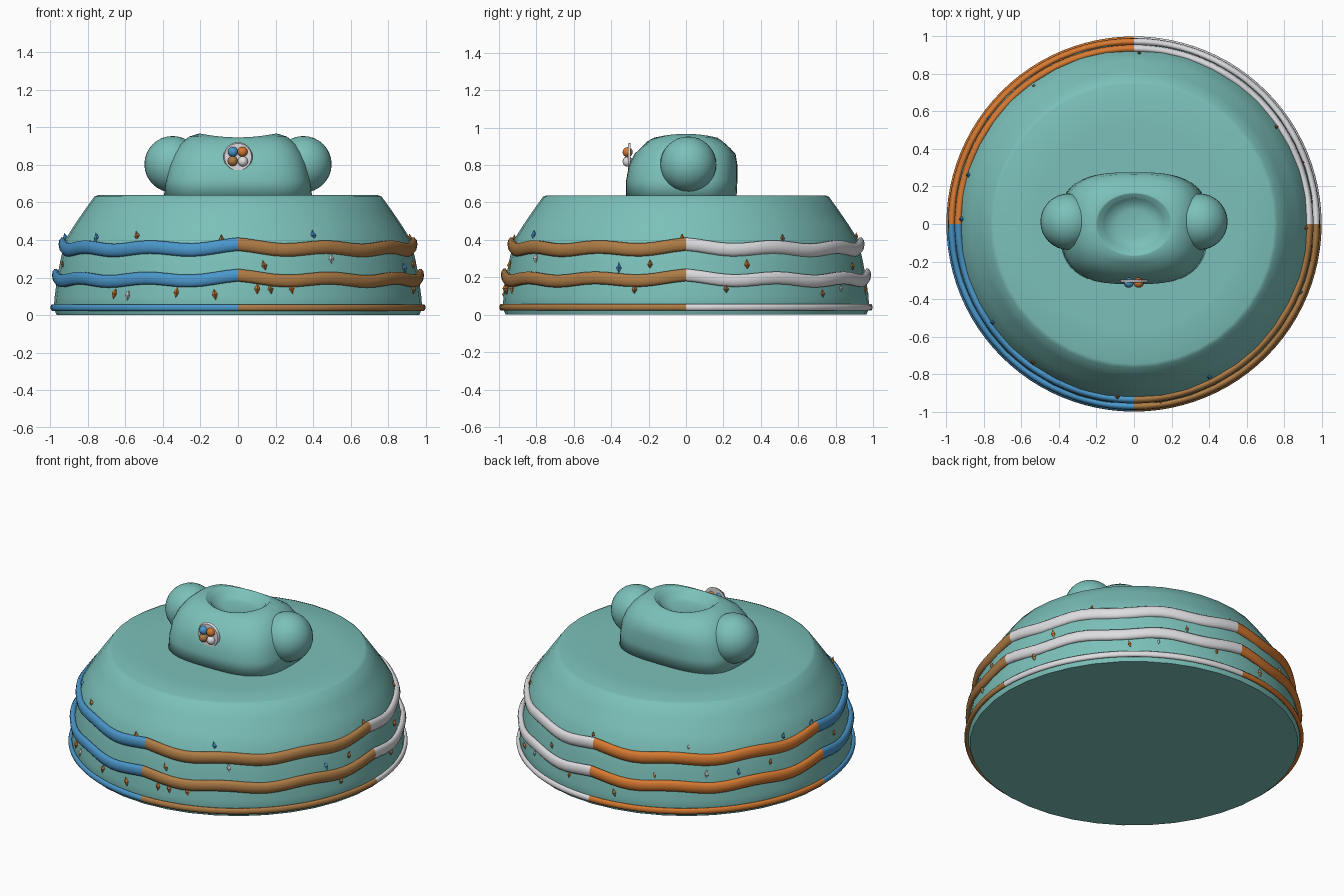
import bpy, bmesh, math, random
from mathutils import Vector, Matrix

if "Cube" in bpy.data.objects:
    bpy.data.objects.remove(bpy.data.objects["Cube"])

random.seed(4)


def material(name, rgb):
    m = bpy.data.materials.new(name)
    m.diffuse_color = (*rgb, 1)
    m.use_nodes = True
    m.node_tree.nodes["Principled BSDF"].inputs["Base Color"].default_value = m.diffuse_color
    return m


TEAL = material("teal", (0.20, 0.53, 0.49))
BLUE = material("blue", (0.07, 0.31, 0.60))
BROWN = material("brown", (0.42, 0.20, 0.06))
ORANGE = material("orange", (0.66, 0.19, 0.03))
WHITE = material("white", (0.73, 0.73, 0.76))


def finish(bm, name, mat, smooth=True):
    bmesh.ops.recalc_face_normals(bm, faces=bm.faces)
    for f in bm.faces:
        f.smooth = smooth
    me = bpy.data.meshes.new(name)
    bm.to_mesh(me)
    bm.free()
    me.materials.append(mat)
    ob = bpy.data.objects.new(name, me)
    bpy.context.collection.objects.link(ob)
    return ob


def loft(rings, closed=False, tip=None):
    """Skin a list of point rings; cap the ends unless closed off by a tip."""
    bm = bmesh.new()
    vs = [[bm.verts.new(p) for p in r] for r in rings]
    n = len(rings[0])
    for a, b in zip(vs, vs[1:]):
        for i in range(n):
            j = (i + 1) % n
            bm.faces.new((a[i], a[j], b[j], b[i]))
    bm.faces.new(vs[0])
    if tip is None:
        bm.faces.new(vs[-1])
    else:
        t = bm.verts.new(tip)
        for i in range(n):
            bm.faces.new((vs[-1][i], vs[-1][(i + 1) % n], t))
    return bm


# Base: broad round mound with a flat top
PROFILE = [(0.965, 0), (0.98, 0.04), (0.975, 0.10), (0.962, 0.20), (0.945, 0.29),
           (0.92, 0.40), (0.87, 0.48), (0.815, 0.56), (0.765, 0.63), (0.745, 0.638), (0.55, 0.638)]


def wall_radius(z):
    for (r0, z0), (r1, z1) in zip(PROFILE, PROFILE[1:]):
        if z0 <= z <= z1:
            return r0 + (r1 - r0) * (z - z0) / (z1 - z0)


SEG = 40
base = loft([[(r * math.cos(k * math.tau / SEG), r * math.sin(k * math.tau / SEG), z)
              for k in range(SEG)] for r, z in PROFILE], tip=(0, 0, 0.638))
ob = finish(base, "base_mound", TEAL)
for p in ob.data.polygons:
    if p.normal.z < -0.9:
        p.use_smooth = False

# Head: rounded block with a saddle-shaped top and a round socket
# columns: height, half width, front depth, back depth, squareness
HEAD = [(0.62, 0.395, 0.32, 0.27, 3.0), (0.72, 0.385, 0.32, 0.275, 3.0),
        (0.80, 0.370, 0.305, 0.275, 3.0), (0.86, 0.345, 0.275, 0.265, 2.9),
        (0.91, 0.310, 0.245, 0.238, 2.7), (0.95, 0.260, 0.205, 0.195, 2.3),
        (0.968, 0.205, 0.172, 0.168, 2.0), (0.968, 0.195, 0.163, 0.16, 2.0),
        (0.952, 0.185, 0.155, 0.152, 2.0), (0.952, 0.170, 0.142, 0.14, 2.0),
        (0.935, 0.163, 0.137, 0.135, 2.0), (0.922, 0.09, 0.075, 0.075, 2.0)]
N = 48
rings = []
for z, hx, yf, yb, e in HEAD:
    ring = []
    for k in range(N):
        c, s = math.cos(k * math.tau / N), math.sin(k * math.tau / N)
        x = math.copysign(abs(c) ** (2 / e), c) * hx
        y = math.copysign(abs(s) ** (2 / e), s) * (yb if s > 0 else yf)
        dip = 0.022 * max(0, 1 - (x / 0.21) ** 2) if z > 0.9 else 0
        ring.append((x, y, z - dip))
    rings.append(ring)
finish(loft(rings, tip=(0, 0, 0.897)), "head", TEAL)


def ball(name, loc, r, mat, seg=32):
    bm = bmesh.new()
    bmesh.ops.create_uvsphere(bm, u_segments=seg, v_segments=seg // 2, radius=r,
                              matrix=Matrix.Translation(loc))
    return finish(bm, name, mat)


# Round knobs on both sides of the head
for side, word in ((-1, "left"), (1, "right")):
    ball(word + "_knob", (side * 0.348, 0.012, 0.803), 0.15, TEAL)

# Front badge: pale disc carrying four small balls
bm = bmesh.new()
bmesh.ops.create_cone(bm, cap_ends=True, segments=24, radius1=0.078, radius2=0.072, depth=0.014,
                      matrix=Matrix.Translation((0, -0.303, 0.842)) @ Matrix.Rotation(math.pi / 2, 4, "X"))
finish(bm, "badge_disc", WHITE, False)
for x, z, m in ((-0.027, 0.869, BLUE), (0.024, 0.869, ORANGE), (-0.028, 0.82, BROWN), (0.026, 0.818, WHITE)):
    ball("badge_ball_" + m.name, (x, -0.312, z), 0.027, m, 16)

# Bands: three tubes around the wall, each in four coloured quarters
QUARTERS = [WHITE, ORANGE, BLUE, BROWN]
BANDS = [("lower", 0.985, 0.040, 0.013, 0.019, 0.0),
         ("middle", 0.970, 0.188, 0.020, 0.035, 0.013),
         ("upper", 0.933, 0.353, 0.022, 0.037, 0.013)]
for word, rad, height, tr, tz, wave in BANDS:
    for q, mat in enumerate(QUARTERS):
        rings = []
        for k in range(25):
            t = k / 24
            a = (q + t) * math.pi / 2
            w = wave * (math.cos(t * 3 * math.tau) * 0.7 + 1.2 * (2 * t - 1) ** 4 * (1 if wave else 0))
            ring = []
            for i in range(10):
                b = i * math.tau / 10
                r = rad + tr * math.cos(b)
                ring.append((r * math.cos(a), r * math.sin(a), height + w + tz * math.sin(b)))
            rings.append(ring)
        ob = finish(loft(rings), word + "_band_" + mat.name, mat)
        for p in ob.data.polygons:
            if len(p.vertices) > 4:
                p.use_smooth = False

# Small pointed chips scattered over the wall
chips = {m.name: (m, bmesh.new()) for m in (BLUE, BROWN, ORANGE, WHITE)}


def chip(mat, ang, z, size):
    r = wall_radius(z) + 0.002
    place = (Matrix.Translation((r * math.cos(ang), r * math.sin(ang), z))
             @ Matrix.Rotation(random.uniform(-0.3, 0.3), 4, "Y")
             @ Matrix.Diagonal((size * 0.5, size * 0.5, size, 1)))
    target = chips[mat.name][1]
    bmesh.ops.create_cone(target, segments=4, radius1=1, radius2=0, depth=1,
                          matrix=place @ Matrix.Translation((0, 0, 0.5)))
    bmesh.ops.create_cone(target, segments=4, radius1=0, radius2=1, depth=1,
                          matrix=place @ Matrix.Translation((0, 0, -0.5)))


def front(x):
    return -math.acos(max(-1, min(1, x / 0.95)))


for x, z, m in ((-0.78, 0.41, BLUE), (-0.56, 0.42, BROWN), (-0.09, 0.40, BROWN), (0.42, 0.425, BLUE),
                (0.14, 0.265, BROWN), (0.5, 0.30, WHITE), (-0.64, 0.115, ORANGE), (-0.57, 0.105, WHITE),
                (-0.32, 0.12, ORANGE), (-0.12, 0.11, ORANGE), (0.1, 0.14, ORANGE), (0.17, 0.14, BROWN),
                (0.28, 0.14, ORANGE), (0.88, 0.25, BLUE)):
    chip(m, front(x), z, 0.03)
for k in range(20):
    chip(random.choice((BLUE, BROWN, ORANGE, WHITE)), math.radians(-20 + 11 * k + random.uniform(-4, 4)),
         random.choice((0.12, 0.26, 0.41)) + random.uniform(-0.01, 0.02), random.uniform(0.018, 0.032))
for key, (m, bm) in chips.items():
    finish(bm, key + "_chips", m, False)
